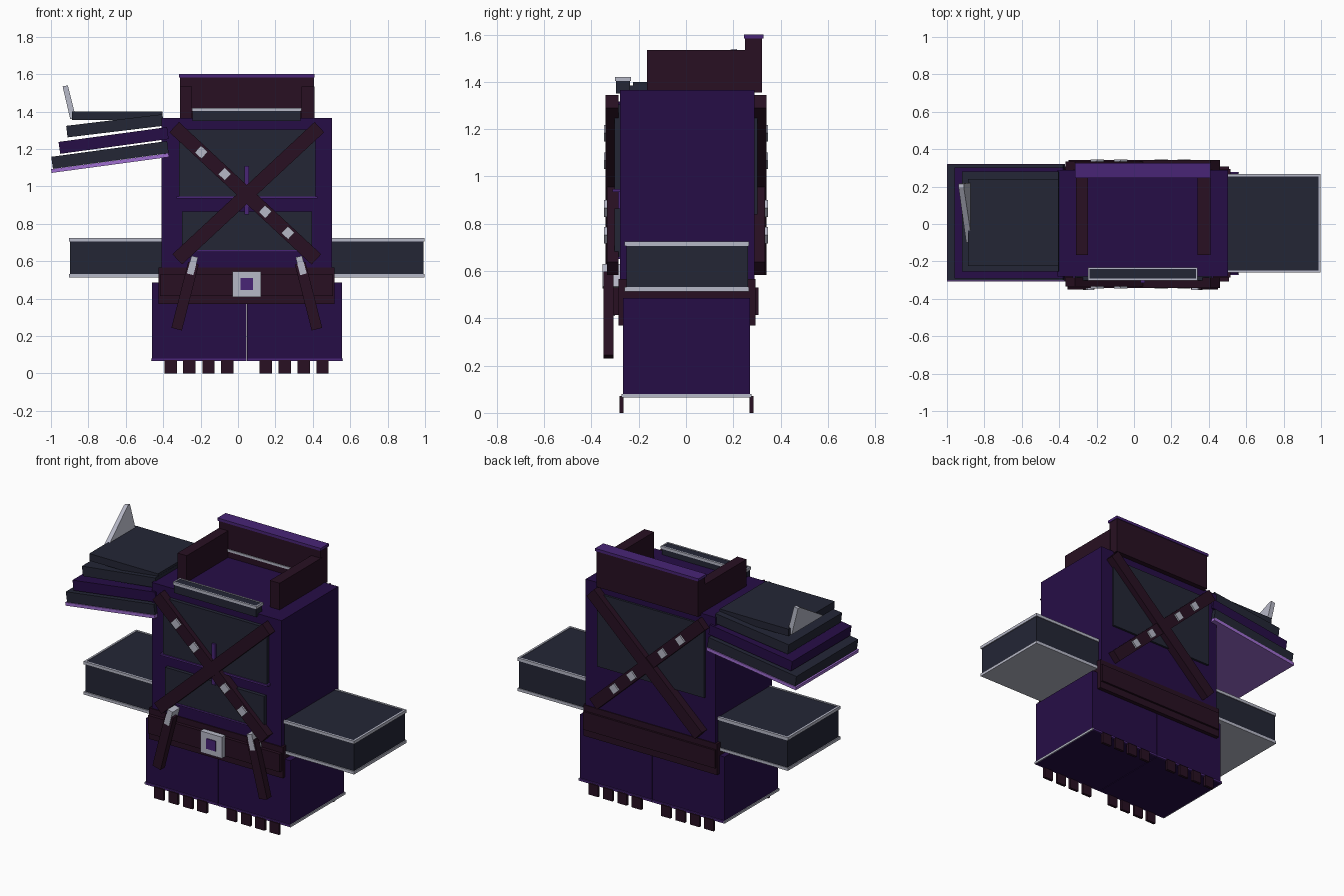
import bpy, math

def mat(name, r, g, b):
    m = bpy.data.materials.new(name)
    m.diffuse_color = (r, g, b, 1)
    return m

PURPLE = mat("deep purple", 0.0195, 0.004, 0.062)
MAROON = mat("dark maroon", 0.021, 0.005, 0.016)
SLATE = mat("slate", 0.017, 0.019, 0.036)
SILVER = mat("silver", 0.47, 0.48, 0.57)
VIOLET = mat("violet", 0.065, 0.018, 0.18)
LILAC = mat("lilac", 0.35, 0.156, 0.64)

def prism(name, pts, y0, y1, m):
    """Extrude an xz outline from y0 to y1."""
    n = len(pts)
    verts = [(x, y0, z) for x, z in pts] + [(x, y1, z) for x, z in pts]
    faces = [tuple(range(n)), tuple(range(2 * n - 1, n - 1, -1))]
    faces += [(i, i + n, (i + 1) % n + n, (i + 1) % n) for i in range(n)]
    me = bpy.data.meshes.new(name)
    me.from_pydata(verts, [], faces)
    me.materials.append(m)
    ob = bpy.data.objects.new(name, me)
    bpy.context.collection.objects.link(ob)
    return ob

def box(name, x0, x1, y0, y1, z0, z1, m):
    return prism(name, [(x0, z0), (x1, z0), (x1, z1), (x0, z1)], y0, y1, m)

def bar(name, p0, p1, w, y0, y1, m):
    """Slanted bar of width w between two xz points."""
    dx, dz = p1[0] - p0[0], p1[1] - p0[1]
    l = math.hypot(dx, dz)
    nx, nz = -dz / l * w / 2, dx / l * w / 2
    return prism(name, [(p0[0] - nx, p0[1] - nz), (p1[0] - nx, p1[1] - nz),
                        (p1[0] + nx, p1[1] + nz), (p0[0] + nx, p0[1] + nz)], y0, y1, m)

def frame(name, x0, x1, y0, y1, z0, z1, t, m):
    """Four rails around a rectangle seen from above."""
    box(name + "_front", x0, x1, y0, y0 + t, z0, z1, m)
    box(name + "_back", x0, x1, y1 - t, y1, z0, z1, m)
    box(name + "_left", x0, x0 + t, y0 + t, y1 - t, z0, z1, m)
    box(name + "_right", x1 - t, x1, y0 + t, y1 - t, z0, z1, m)

CX = 0.047  # centre line of the torso

# torso and two leg blocks with a thin gap
box("torso", -0.41, 0.502, -0.28, 0.29, 0.38, 1.366, PURPLE)
for side, x0, x1 in (("left", -0.46, 0.045), ("right", 0.049, 0.555)):
    box("leg_" + side, x0, x1, -0.266, 0.27, 0.066, 0.485, PURPLE)
    box("leg_trim_front_" + side, x0, x1, -0.273, -0.266, 0.066, 0.08, VIOLET)
    box("leg_trim_back_" + side, x0, x1, 0.27, 0.278, 0.066, 0.08, VIOLET)
box("leg_trim_side_left", -0.466, -0.46, -0.273, 0.278, 0.066, 0.08, SILVER)
box("leg_trim_side_right", 0.555, 0.561, -0.273, 0.278, 0.066, 0.08, SILVER)

# toe plates, front and back
for c in (-0.36, -0.26, -0.158, -0.057, 0.149, 0.25, 0.351, 0.452):
    for y0, y1 in ((-0.281, -0.264), (0.268, 0.285)):
        box("toe", c - 0.033, c + 0.033, y0, y1, 0, 0.072, MAROON)

# belt with raised band and buckle
box("belt", -0.425, 0.515, -0.286, 0.295, 0.37, 0.567, MAROON)
box("belt_band", -0.418, 0.508, -0.307, 0.307, 0.415, 0.53, MAROON)
box("buckle", -0.03, 0.122, -0.335, -0.30, 0.41, 0.545, SILVER)
box("buckle_gem", 0.014, 0.08, -0.34, -0.335, 0.445, 0.51, VIOLET)

# chest and back panels with violet trim
box("chest_panel", -0.315, 0.415, -0.303, -0.28, 0.947, 1.305, SLATE)
box("chest_trim", -0.33, 0.425, -0.31, -0.28, 0.935, 0.947, VIOLET)
box("belly_panel", -0.30, 0.395, -0.303, -0.28, 0.66, 0.865, SLATE)
box("belly_trim", -0.30, 0.395, -0.306, -0.28, 0.65, 0.66, VIOLET)
box("chest_ridge", 0.035, 0.06, -0.315, -0.28, 0.85, 1.11, VIOLET)
box("back_panel", -0.34, 0.415, 0.29, 0.303, 0.84, 1.305, SLATE)

# crossed straps with studs on both sides
for side, s in (("front", -1), ("back", 1)):
    bar("strap_b_" + side, (-0.325, 0.61), (0.435, 1.317), 0.075, s * 0.285, s * 0.341, MAROON)
    a0, a1 = (-0.341, 1.317), (0.419, 0.61)
    bar("strap_a_" + side, a0, a1, 0.075, s * 0.285, s * 0.335, MAROON)
    for t in (0.19, 0.355, 0.64, 0.80):
        x, z = a0[0] + t * 0.76, a0[1] - t * 0.707
        bar("stud_" + side, (x - 0.018, z + 0.017), (x + 0.018, z - 0.017), 0.05,
            s * 0.33, s * 0.346, SILVER)

# hanging straps and clips
for s, side in ((-1, "left"), (1, "right")):
    bar("hanging_strap_" + side, (CX + s * 0.285, 0.59), (CX + s * 0.375, 0.237), 0.058,
        -0.35, -0.306, MAROON)
    bar("clip_" + side, (CX + s * 0.278, 0.625), (CX + s * 0.303, 0.53), 0.036,
        -0.353, -0.28, SILVER)

# arm boxes with silver rims
for side, x0, x1 in (("left", -0.897, -0.40), ("right", 0.49, 0.992)):
    box("arm_" + side, x0, x1, -0.252, 0.262, 0.52, 0.722, SLATE)
    a, b = x0 - 0.006, x1 + 0.006
    box("arm_base_" + side, a, b, -0.26, 0.267, 0.514, 0.532, SILVER)
    frame("arm_rim_" + side, a, b, -0.26, 0.267, 0.706, 0.725, 0.012, SILVER)

# stacked, tilted shoulder plates
bar("shoulder_trim", (-0.998, 1.082), (-0.37, 1.167), 0.02, -0.308, 0.322, LILAC)
bar("shoulder_plate_1", (-0.994, 1.126), (-0.375, 1.21), 0.065, -0.303, 0.317, SLATE)
bar("shoulder_plate_2", (-0.955, 1.206), (-0.375, 1.285), 0.064, -0.292, 0.303, PURPLE)
bar("shoulder_plate_3", (-0.915, 1.293), (-0.40, 1.355), 0.062, -0.255, 0.28, SLATE)
box("shoulder_cap", -0.888, -0.405, -0.225, 0.24, 1.355, 1.40, SLATE)

# fin on the shoulder: slanted triangular plate
fin = prism("shoulder_fin", [(-0.897, 1.36), (-0.865, 1.36), (-0.91, 1.54), (-0.938, 1.535)],
            -0.10, 0.22, SILVER)
for v in fin.data.vertices:
    if v.co.z > 1.5:
        v.co.y = 0.215 if v.co.y > 0 else 0.195

# raised collar
box("collar_left", -0.31, -0.245, -0.165, 0.26, 1.36, 1.535, MAROON)
box("collar_right", 0.34, 0.408, -0.165, 0.26, 1.36, 1.535, MAROON)
box("collar_back", -0.31, 0.405, 0.25, 0.322, 1.355, 1.583, MAROON)
box("collar_cap", -0.316, 0.41, 0.245, 0.327, 1.583, 1.6, VIOLET)
box("collar_stripe", -0.245, 0.34, 0.245, 0.25, 1.405, 1.42, SILVER)

# front neck ledge
box("neck_ledge", -0.243, 0.335, -0.296, -0.236, 1.35, 1.418, SLATE)
frame("neck_ledge_rim", -0.247, 0.34, -0.301, -0.232, 1.403, 1.42, 0.009, SILVER)

# make all normals point outward
import bmesh
for ob in bpy.context.collection.objects:
    bm = bmesh.new()
    bm.from_mesh(ob.data)
    bmesh.ops.recalc_face_normals(bm, faces=bm.faces)
    bm.to_mesh(ob.data)
    bm.free()
